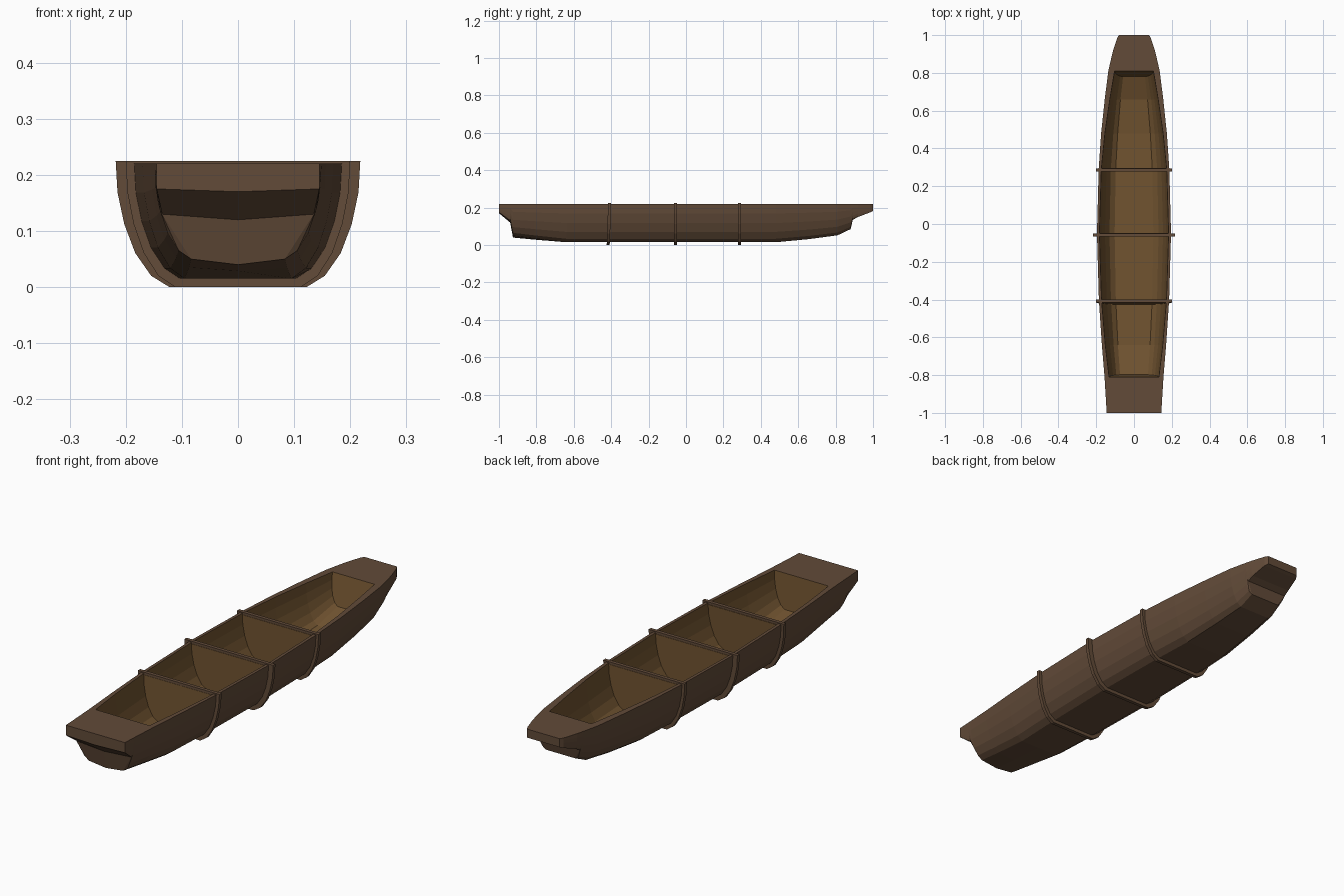
import bpy, bmesh

if "Cube" in bpy.data.objects:
    bpy.data.objects.remove(bpy.data.objects["Cube"])

def material(name, rgb):
    m = bpy.data.materials.new(name)
    m.diffuse_color = (*rgb, 1)
    m.use_nodes = True
    m.node_tree.nodes["Principled BSDF"].inputs["Base Color"].default_value = m.diffuse_color
    return m

DARK = material("dark_wood", (0.122, 0.07, 0.04))
LIGHT = material("light_wood", (0.165, 0.088, 0.03))
TOP = 0.22

# half cross-section: (width factor, height factor), gunwale to keel
SECTION = [(1, 1), (.985, .75), (.93, .5), (.84, .27), (.71, .09), (.56, 0)]

def section(y, w, zb, full=0.0, keel=0.0, shift=0.0, top=TOP):
    """Points of one U-shaped section from left gunwale to right gunwale."""
    half = [(w * (u + (1 - u) * full), y + shift * (1 - t), zb + t * (top - zb))
            for u, t in SECTION]
    mid = [(0, y + shift, zb - keel)]
    return [(-x, a, z) for x, a, z in half] + mid + half[::-1]

def finish(bm, name, mats):
    bmesh.ops.recalc_face_normals(bm, faces=bm.faces)
    me = bpy.data.meshes.new(name)
    bm.to_mesh(me)
    bm.free()
    for m in mats:
        me.materials.append(m)
    ob = bpy.data.objects.new(name, me)
    bpy.context.collection.objects.link(ob)
    return ob

def loft(bm, rows, mat):
    """Skin consecutive sections and cap both ends."""
    rings = [[bm.verts.new(p) for p in r] for r in rows]
    for a, b in zip(rings, rings[1:]):
        for i in range(len(a) - 1):
            bm.faces.new((a[i], a[i + 1], b[i + 1], b[i])).material_index = mat
    for r in (rings[0], rings[-1]):
        bm.faces.new(r).material_index = mat
    return rings

# hull stations: y, half width, bottom z, squareness, keel drop
OUTER = [
    (-1.0, .145, .175, 1, .005), (-.94, .148, .13, .8, .01),
    (-.925, .149, .05, 0, .01), (-.81, .156, .035, 0, .006),
    (-.64, .17, .015, 0, 0), (-.4, .186, .015, 0, 0),
    (-.05, .196, .015, 0, 0), (.29, .187, .015, 0, 0),
    (.48, .174, .015, 0, 0), (.66, .155, .032, 0, 0),
    (.81, .136, .052, 0, 0), (.88, .12, .085, .1, 0),
    (.892, .117, .135, .7, 0), (.92, .11, .15, .8, 0),
    (.985, .089, .175, 1, 0), (1.0, .08, .182, 1, 0)]
# cavity stations: y, half width, floor z, lean of the end wall
INNER = [
    (-.81, .132, .065, .012), (-.64, .152, .032, 0), (-.4, .172, .028, 0),
    (-.05, .183, .028, 0), (.29, .173, .028, 0), (.48, .154, .03, 0),
    (.66, .128, .048, 0), (.81, .103, .09, -.03)]

bm = bmesh.new()
out = loft(bm, [section(y, w, z, f, k) for y, w, z, f, k in OUTER], 0)
inn = loft(bm, [section(y, w, z, 0, 0, s) for y, w, z, s in INNER], 1)

# gunwales beside the cavity, decks at both ends
first, last = 3, 10
for i in range(first, last):
    a, b, c, d = out[i], out[i + 1], inn[i - first], inn[i - first + 1]
    for e in (0, -1):
        bm.faces.new((a[e], b[e], d[e], c[e]))
for i in list(range(first)) + list(range(last, len(out) - 1)):
    a, b = out[i], out[i + 1]
    loop = [a[0], b[0], b[-1], a[-1]]
    if i + 1 == first:
        loop[2:2] = [inn[0][0], inn[0][-1]]
    if i == last:
        loop += [inn[-1][-1], inn[-1][0]]
    bm.faces.new(loop)
finish(bm, "hull", [DARK, LIGHT])

def plate(name, y, w, zb, top, thick, mat, tilt=0.0):
    bm = bmesh.new()
    rows = [section(y + d, w, zb, shift=tilt, top=top) for d in (-thick / 2, thick / 2)]
    a, b = loft(bm, rows, 0)
    bm.faces.new((a[0], a[-1], b[-1], b[0]))
    finish(bm, name, [mat])

# ribs around the hull, each with a light bulkhead across the cavity
for label, y, w, inner_w, tilt in (("front", -.408, .2, .171, -.008),
                                   ("middle", -.057, .218, .183, 0),
                                   ("back", .287, .2, .173, 0)):
    plate(label + "_rib", y, w, 0, .225, .016, DARK, tilt)
    plate(label + "_bulkhead", y, inner_w, .026, .214, .019, LIGHT, tilt)
